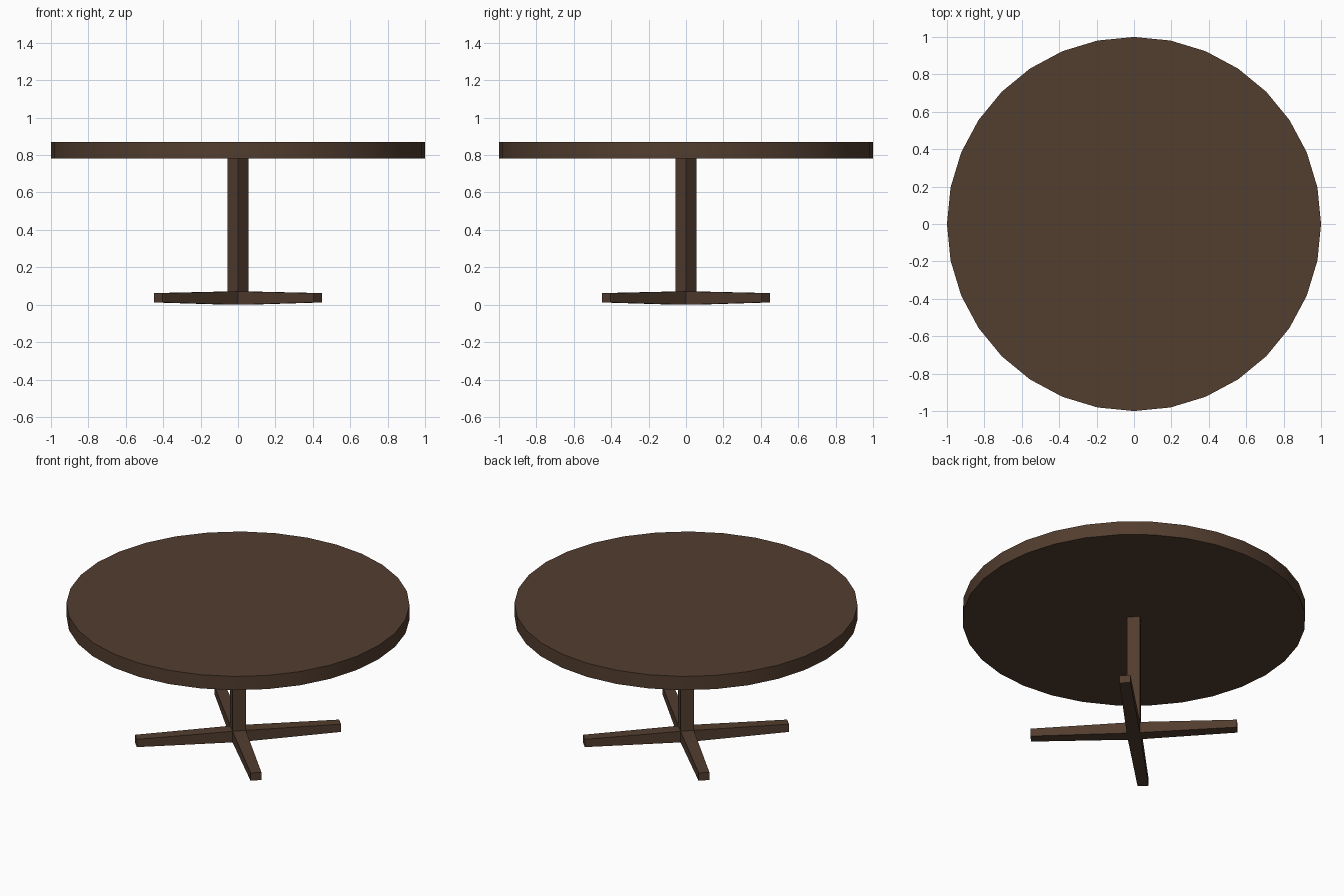
import bpy, bmesh
from math import radians
from mathutils import Matrix

if "Cube" in bpy.data.objects:
    bpy.data.objects.remove(bpy.data.objects["Cube"])

wood = bpy.data.materials.new("dark_wood")
wood.diffuse_color = (0.085, 0.047, 0.028, 1)
wood.use_nodes = True
wood.node_tree.nodes["Principled BSDF"].inputs["Base Color"].default_value = wood.diffuse_color


def add_object(name, bm):
    bmesh.ops.recalc_face_normals(bm, faces=bm.faces)
    mesh = bpy.data.meshes.new(name)
    bm.to_mesh(mesh)
    bm.free()
    mesh.materials.append(wood)
    obj = bpy.data.objects.new(name, mesh)
    bpy.context.collection.objects.link(obj)
    return obj


# Round table top
bpy.ops.mesh.primitive_cylinder_add(vertices=32, radius=1, depth=0.088,
                                    location=(0, 0, 0.825))
top = bpy.context.object
top.name = "table_top"
top.data.materials.append(wood)
bpy.ops.object.shade_smooth_by_angle(angle=radians(30))

# Square pillar and hub, with four tapered feet extruded from the hub
HALF, HUB_TOP, TOP_UNDERSIDE = 0.039, 0.071, 0.781
REACH, END_HALF, END_Z = 0.604, 0.032, (0.012, 0.062)

bm = bmesh.new()
rings = []
for z in (0, HUB_TOP, TOP_UNDERSIDE):
    rings.append([bm.verts.new((x * HALF, y * HALF, z))
                  for x, y in ((-1, -1), (1, -1), (1, 1), (-1, 1))])
bm.faces.new(rings[0])
bm.faces.new(rings[2])
hub_sides = []
for low, high in zip(rings, rings[1:]):
    for i in range(4):
        j = (i + 1) % 4
        face = bm.faces.new((low[i], low[j], high[j], high[i]))
        if low is rings[0]:
            hub_sides.append(face)
bmesh.ops.recalc_face_normals(bm, faces=bm.faces)

# Feet
for face in hub_sides:
    out = face.normal.copy()
    side = out.cross((0, 0, 1))
    new = bmesh.ops.extrude_discrete_faces(bm, faces=[face])["faces"][0]
    for v in new.verts:
        sign = 1 if v.co.dot(side) > 0 else -1
        z = END_Z[1] if v.co.z > HUB_TOP / 2 else END_Z[0]
        v.co = out * REACH + side * (sign * END_HALF)
        v.co.z = z

# Turn the base so the feet point to the diagonals
bm.transform(Matrix.Rotation(radians(45), 4, 'Z'))
add_object("pedestal_base", bm)
